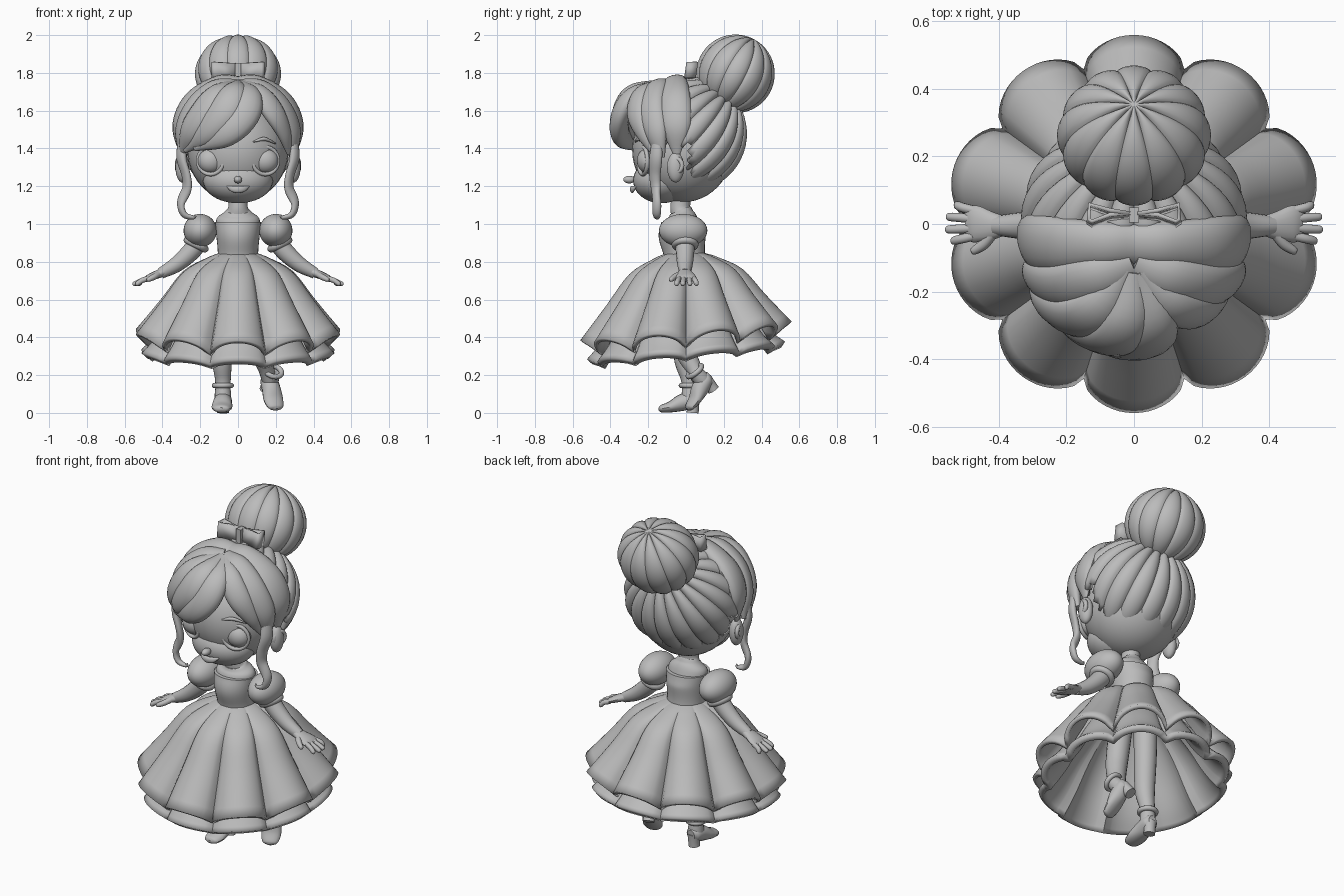
import bpy, bmesh, math
from mathutils import Vector, Matrix

cube = bpy.data.objects.get("Cube")
if cube:
    bpy.data.objects.remove(cube)

GREY = (0.5, 0.5, 0.5, 1)
clay = bpy.data.materials.new("clay_grey")
clay.use_nodes = True
clay.diffuse_color = GREY
clay.node_tree.nodes["Principled BSDF"].inputs["Base Color"].default_value = GREY
HEAD = Vector((0, 0.02, 1.45))
FRONT = Vector((0, -20, 0))


def finish(name, bm, matrix=Matrix(), thick=0, angle=40):
    bmesh.ops.recalc_face_normals(bm, faces=bm.faces)
    me = bpy.data.meshes.new(name)
    bm.to_mesh(me)
    bm.free()
    me.transform(matrix)
    ob = bpy.data.objects.new(name, me)
    bpy.context.collection.objects.link(ob)
    me.materials.append(clay)
    if thick:
        mod = ob.modifiers.new("thickness", "SOLIDIFY")
        mod.thickness = thick
        mod.offset = -1
    bpy.ops.object.select_all(action="DESELECT")
    ob.select_set(True)
    bpy.context.view_layer.objects.active = ob
    bpy.ops.object.shade_smooth_by_angle(angle=math.radians(angle))
    return ob


def spline(keys, steps):
    """Catmull-Rom through a list of equal-length tuples."""
    keys = [Vector(k) for k in keys]
    ext = [keys[0] * 2 - keys[1]] + keys + [keys[-1] * 2 - keys[-2]]
    out = []
    for a, b, c, d in zip(ext, ext[1:], ext[2:], ext[3:]):
        for i in range(steps):
            t = i / steps
            out.append(0.5 * (2 * b + (c - a) * t + (2 * a - 5 * b + 4 * c - d) * t * t
                              + (3 * b - a - 3 * c + d) * t ** 3))
    return out + [keys[-1]]


def loft(name, path, sizes, ref=FRONT, matrix=Matrix(), sides=16, steps=6):
    """Sweep an ellipse along a path; sizes are (half width, half depth)."""
    pts = spline(path, steps)
    dims = spline(sizes, steps)
    bm = bmesh.new()
    rings = []
    for i, p in enumerate(pts):
        t = (pts[min(i + 1, len(pts) - 1)] - pts[max(i - 1, 0)]).normalized()
        n = p - ref
        n = (n - t * n.dot(t)).normalized()
        b = t.cross(n)
        w, h = (max(d, 0.002) for d in dims[i])
        rings.append([bm.verts.new(p + b * w * math.cos(a) + n * h * math.sin(a))
                      for a in (2 * math.pi * k / sides for k in range(sides))])
    for r, s in zip(rings, rings[1:]):
        for k in range(sides):
            bm.faces.new((r[k], r[k - 1], s[k - 1], s[k]))
    bm.faces.new(rings[0])
    bm.faces.new(rings[-1])
    return finish(name, bm, matrix)


def tube(name, path, radii, **kw):
    return loft(name, path, [(r, r) for r in radii], **kw)


def ball(name, loc, size, lobes=0, depth=0.0, tilt=0.0, drop=None, thick=0):
    """Ellipsoid, optionally fluted around a tilted pole and trimmed."""
    bm = bmesh.new()
    bmesh.ops.create_uvsphere(bm, u_segments=lobes * 10 or 32, v_segments=24, radius=1)
    rot = Matrix.Rotation(-math.radians(tilt), 3, "X")
    for v in bm.verts:
        if lobes:
            v.co *= 1 - depth * (1 - abs(math.cos(lobes * math.atan2(v.co.y, v.co.x) / 2)) ** 0.6)
        v.co = Vector(size) * (rot @ v.co) + Vector(loc)
    if drop:
        bmesh.ops.delete(bm, geom=[v for v in bm.verts if drop(v.co)], context="VERTS")
    return finish(name, bm, thick=thick, angle=35)


def ring(name, loc, major, minor, axis=(0, 0, 1), matrix=Matrix()):
    q = Vector(axis).to_track_quat("Z", "Y").to_matrix()
    bm = bmesh.new()
    rows = [[bm.verts.new(Vector(loc) + q @ Vector((
        (major + minor * math.cos(b)) * math.cos(a),
        (major + minor * math.cos(b)) * math.sin(a), minor * math.sin(b))))
        for b in (math.tau * j / 10 for j in range(10))] for a in (math.tau * i / 28 for i in range(28))]
    for i in range(28):
        for j in range(10):
            bm.faces.new((rows[i][j], rows[i - 1][j], rows[i - 1][j - 1], rows[i][j - 1]))
    return finish(name, bm, matrix)


def skirt(name, profile, depth, wave, thick):
    """Ten scalloped flutes that deepen towards a hem raised at the back."""
    bm = bmesh.new()
    prof = spline(profile, 4)
    rows = []
    for i, (r, z) in enumerate(prof):
        t = i / (len(prof) - 1)
        row = []
        for k in range(160):
            a = math.tau * k / 160
            lobe = abs(math.cos(5 * (a - math.pi / 2))) ** 0.6
            rr = r * (1 - depth * min(1, 0.35 + t) * (1 - lobe))
            y = rr * math.sin(a)
            row.append(bm.verts.new((rr * math.cos(a), y, z + 0.09 * y * t + wave * t ** 3 * (lobe - 0.7))))
        rows.append(row)
    for p, q in zip(rows, rows[1:]):
        for k in range(160):
            bm.faces.new((p[k], p[k - 1], q[k - 1], q[k]))
    finish(name, bm, thick=thick)


# Dress
skirt("overskirt", [(0.09, 0.85), (0.17, 0.82), (0.3, 0.745), (0.42, 0.59), (0.56, 0.41)], 0.14, 0.08, 0.025)
skirt("underskirt", [(0.08, 0.78), (0.2, 0.72), (0.34, 0.56), (0.45, 0.4), (0.525, 0.32)], 0.08, 0.035, 0.04)
loft("bodice", [(0, 0, 0.76), (0, -0.01, 0.85), (0, -0.02, 0.94), (0, -0.02, 1.01)],
     [(0.11, 0.11), (0.107, 0.11), (0.115, 0.125), (0.122, 0.11)], sides=32)
loft("neck_and_shoulders", [(0, -0.02, 0.97), (0, -0.02, 1.03), (0, -0.025, 1.065), (0, -0.03, 1.1), (0, -0.01, 1.22)],
     [(0.117, 0.1), (0.112, 0.08), (0.07, 0.06), (0.05, 0.052), (0.052, 0.055)], sides=28)

# Face and skull
ball("head", (0, -0.02, 1.39), (0.268, 0.265, 0.275))
ball("lower_face", (0, -0.13, 1.23), (0.185, 0.15, 0.12))
ball("nose", (0, -0.3, 1.235), (0.022, 0.032, 0.02))
loft("lips", [(-0.06, -0.262, 1.2), (-0.03, -0.28, 1.187), (0, -0.285, 1.183), (0.03, -0.28, 1.187), (0.06, -0.262, 1.2)],
     [(0.003, 0.004), (0.016, 0.01), (0.019, 0.012), (0.016, 0.01), (0.003, 0.004)])

for side, s in (("left", 1), ("right", -1)):
    def m(points):
        return [(s * x, y, z) for x, y, z in points]

    # Eyes, brows and ears
    ball(side + "_eye", (s * 0.145, -0.2, 1.335), (0.07, 0.06, 0.067))
    ring(side + "_eyelid", (s * 0.145, -0.228, 1.335), 0.072, 0.011, (s * 0.35, -1, 0))
    loft(side + "_brow", m([(0.08, -0.265, 1.435), (0.14, -0.25, 1.45), (0.2, -0.21, 1.425)]),
         [(0.004, 0.006), (0.01, 0.01), (0.003, 0.004)], ref=HEAD)
    ball(side + "_ear", (s * 0.295, -0.055, 1.3), (0.036, 0.045, 0.08))
    ring(side + "_ear_rim", (s * 0.312, -0.055, 1.31), 0.036, 0.012, (s, -0.3, 0))

    # Sleeves, arms and hands
    ball(side + "_puff_sleeve", (s * 0.2, -0.015, 0.965), (0.088, 0.128, 0.088))
    ring(side + "_cuff", (s * 0.222, -0.005, 0.892), 0.052, 0.02, (s * 0.5, 0, -1))
    tube(side + "_arm", m([(0.19, -0.005, 0.95), (0.235, -0.005, 0.87), (0.32, -0.005, 0.79), (0.41, -0.005, 0.738)]),
         [0.05, 0.05, 0.042, 0.029])
    loft(side + "_palm", m([(0.38, -0.005, 0.752), (0.43, -0.005, 0.732), (0.47, 0, 0.715), (0.495, 0, 0.703)]),
         [(0.024, 0.028), (0.022, 0.045), (0.019, 0.055), (0.012, 0.05)])
    for i, (y, tip) in enumerate(((-0.04, 0.535), (-0.013, 0.55), (0.017, 0.548), (0.045, 0.525))):
        tube("%s_finger_%d" % (side, i), m([(0.475, y * 0.9, 0.712), (0.51, y * 1.1, 0.7), (tip, y * 1.25, 0.682),
             (tip + 0.008, y * 1.27, 0.678)]), [0.014, 0.014, 0.012, 0.003], sides=10, steps=4)
    tube(side + "_thumb", m([(0.42, -0.03, 0.735), (0.445, -0.06, 0.72), (0.475, -0.08, 0.705), (0.482, -0.084, 0.702)]),
         [0.016, 0.016, 0.012, 0.003], sides=10, steps=4)

    # Hair rolls from the parting and wavy side locks
    loft(side + "_crown_roll", m([(-0.01, -0.06, 1.745), (0.1, -0.06, 1.74), (0.24, -0.06, 1.655), (0.305, -0.055, 1.52),
         (0.3, -0.05, 1.37)]), [(0.06, 0.035), (0.07, 0.045), (0.085, 0.045), (0.08, 0.04), (0.02, 0.01)], ref=HEAD)
    loft(side + "_temple_roll", m([(0, -0.12, 1.735), (0.11, -0.16, 1.71), (0.22, -0.185, 1.62), (0.285, -0.16, 1.49),
         (0.29, -0.13, 1.35)]), [(0.05, 0.03), (0.075, 0.05), (0.08, 0.045), (0.065, 0.04), (0.02, 0.015)], ref=HEAD)
    loft(side + "_side_lock", m([(0.29, -0.15, 1.45), (0.3, -0.16, 1.35), (0.275, -0.165, 1.26), (0.27, -0.16, 1.19),
         (0.302, -0.155, 1.11), (0.285, -0.155, 1.05), (0.235, -0.155, 1.035), (0.225, -0.155, 1.05)]),
         [(0.03, 0.025), (0.037, 0.022), (0.033, 0.02), (0.03, 0.02), (0.026, 0.018), (0.022, 0.016),
          (0.012, 0.01), (0.003, 0.003)], ref=HEAD)

    # Bow loops
    bm = bmesh.new()
    loop = [(0.01, 0.035), (0.07, 0.045), (0.135, 0.062), (0.14, 0.01), (0.125, 0.0), (0.07, 0.02), (0.01, 0.025)]
    low, top = ([bm.verts.new((s * x, y - 0.01 + tip, z + 0.06 * x)) for x, y in loop]
                for z, tip in ((1.765, 0.0), (1.85, 0.012)))
    for i in range(len(loop)):
        bm.faces.new((low[i], low[i - 1], top[i - 1], top[i]))
    finish(side + "_bow_loop", bm, thick=0.012)

bm = bmesh.new()
bmesh.ops.create_cube(bm, size=1, matrix=Matrix.Translation((0, 0.027, 1.808)) @ Matrix.Diagonal((0.03, 0.045, 0.085, 1)))
finish("bow_knot", bm)

# Back hair gathered into a bun
ball("back_hair", (0, 0.02, 1.475), (0.335, 0.305, 0.305), 18, 0.07, 42,
     lambda c: c.y < 0.0 and c.z < 1.4 or c.y < -0.14 and c.z < 1.66 or c.z < 1.2 and c.y < 0.04, 0.04)
ball("hair_bun", (0, 0.262, 1.795), (0.228, 0.208, 0.208), 12, 0.06, 27)

# Swept fringe
BANG = [(0.03, 0.025), (0.07, 0.045), (0.085, 0.05), (0.07, 0.045), (0.015, 0.012)]
FRINGE = [
    [(0.01, -0.14, 1.74), (0.055, -0.28, 1.68), (0.03, -0.345, 1.58), (-0.07, -0.345, 1.475), (-0.23, -0.26, 1.4)],
    [(0, -0.14, 1.74), (-0.02, -0.28, 1.695), (-0.07, -0.335, 1.6), (-0.17, -0.3, 1.485), (-0.28, -0.2, 1.39)],
    [(-0.02, -0.13, 1.74), (-0.1, -0.245, 1.69), (-0.17, -0.275, 1.6), (-0.25, -0.235, 1.49), (-0.3, -0.16, 1.37)]]
for i, path in enumerate(FRINGE):
    loft("fringe_%d" % i, path, BANG, ref=HEAD)
loft("left_fringe", [(0.02, -0.14, 1.74), (0.11, -0.235, 1.69), (0.19, -0.26, 1.59), (0.245, -0.225, 1.48), (0.27, -0.17, 1.37)],
     [(0.03, 0.025), (0.06, 0.04), (0.065, 0.04), (0.045, 0.03), (0.012, 0.01)], ref=HEAD)

# Legs and shoes: one planted, one with the heel raised
STANCE = {
    "right": (Matrix.Translation((-0.08, 0.02, 0)) @ Matrix.Rotation(-0.05, 4, "Z"),
              [(-0.08, 0.02, 0.11), (-0.08, 0.015, 0.18), (-0.085, -0.01, 0.3), (-0.08, 0, 0.5), (-0.08, 0, 0.72)]),
    "left": (Matrix.Translation((0.15, 0.135, 0.112)) @ Matrix.Rotation(0.4, 4, "Z") @ Matrix.Rotation(0.72, 4, "X"),
             [(0.165, 0.07, 0.18), (0.15, 0.045, 0.23), (0.125, 0, 0.32), (0.1, -0.02, 0.45), (0.08, 0, 0.72)])}
for side, (mat, leg) in STANCE.items():
    tube(side + "_leg", leg, [0.04, 0.042, 0.055, 0.062, 0.065], sides=20)
    ring(side + "_ankle_band", (0, 0, 0.145), 0.045, 0.014, matrix=mat)
    loft(side + "_shoe", [(0, -0.165, 0.02), (0, -0.15, 0.022), (0, -0.1, 0.032), (0, -0.04, 0.055), (0, 0.02, 0.07), (0, 0.045, 0.07)],
         [(0.012, 0.008), (0.042, 0.02), (0.055, 0.03), (0.05, 0.045), (0.045, 0.04), (0.025, 0.03)],
         ref=Vector((0, 0, -20)), matrix=mat)
    tube(side + "_shoe_collar", [(0, 0, 0.05), (0, 0, 0.09), (0, 0, 0.135)], [0.044, 0.044, 0.04], matrix=mat)
    tube(side + "_heel", [(0, 0.015, 0), (0, 0.017, 0.03), (0, 0.015, 0.07)], [0.032, 0.032, 0.038], matrix=mat)
